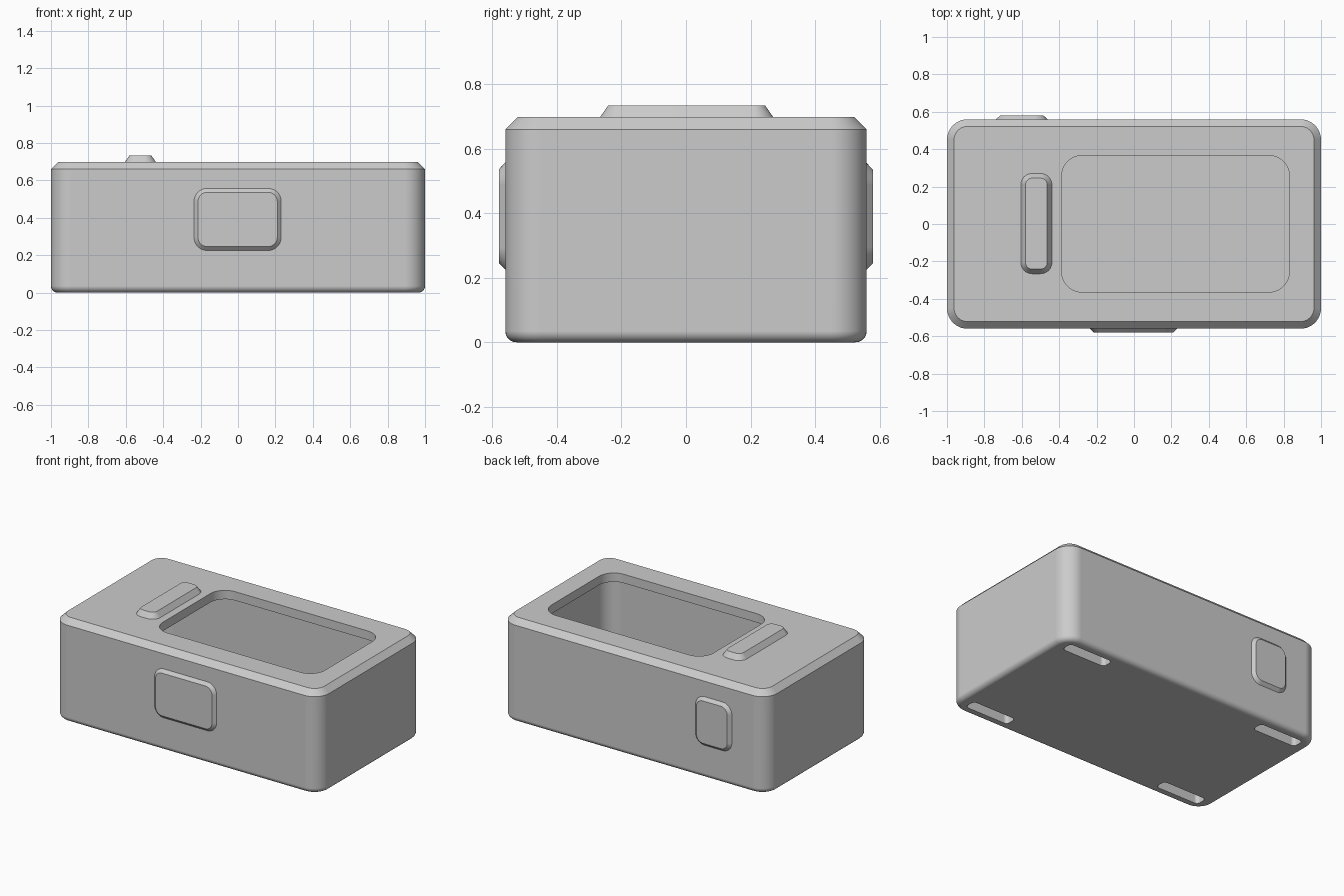
import bpy
import bmesh
from math import sin, cos, pi
from mathutils import Matrix, Vector

old = bpy.data.objects.get("Cube")
if old:
    bpy.data.objects.remove(old, do_unlink=True)

GREY = (0.6, 0.6, 0.6, 1)
mat = bpy.data.materials.new("plain grey")
mat.use_nodes = True
mat.diffuse_color = GREY
mat.node_tree.nodes["Principled BSDF"].inputs["Base Color"].default_value = GREY


def rounded_rect(hx, hy, r, z, steps=10):
    """Ring of points round a rectangle with rounded corners."""
    pts = []
    corners = ((1, 1), (-1, 1), (-1, -1), (1, -1))
    for k, (sx, sy) in enumerate(corners):
        for i in range(steps + 1):
            a = (k + i / steps) * pi / 2
            pts.append(Vector((sx * (hx - r) + r * cos(a),
                               sy * (hy - r) + r * sin(a), z)))
    return pts


def loft(name, rings, place=Matrix()):
    """Skin a stack of rounded rectangles and cap both ends."""
    bm = bmesh.new()
    loops = [[bm.verts.new(place @ p) for p in rounded_rect(*ring)] for ring in rings]
    n = len(loops[0])
    for a, b in zip(loops, loops[1:]):
        for i in range(n):
            j = (i + 1) % n
            bm.faces.new((a[i], a[j], b[j], b[i]))
    bm.faces.new(loops[0][::-1])
    bm.faces.new(loops[-1])
    bmesh.ops.recalc_face_normals(bm, faces=bm.faces)
    mesh = bpy.data.meshes.new(name)
    bm.to_mesh(mesh)
    bm.free()
    mesh.materials.append(mat)
    obj = bpy.data.objects.new(name, mesh)
    bpy.context.collection.objects.link(obj)
    return obj


def select(obj):
    bpy.ops.object.select_all(action='DESELECT')
    obj.select_set(True)
    bpy.context.view_layer.objects.active = obj


def smooth(obj):
    """Smooth the rounded corners while the large faces stay flat."""
    select(obj)
    bpy.ops.object.shade_smooth_by_angle(angle=pi / 6)
    weighted = obj.modifiers.new("flat faces", 'WEIGHTED_NORMAL')
    weighted.keep_sharp = True


HX, HY, TOP = 1.0, 0.56, 0.698
R, B, WALL, FLOOR = 0.11, 0.035, 0.06, 0.11

# Rounded bottom edge, outer wall and chamfered top of the case
rings = []
for i in range(6):
    a = i / 5 * pi / 2
    inset = B * (1 - sin(a))
    rings.append((HX - inset, HY - inset, R - inset, B * (1 - cos(a))))
rings += [(HX, HY, R, 0.66), (HX - 0.038, HY - 0.038, R - 0.038, TOP)]
case = loft("case", rings)

# Hollow interior and the window in the lid
cavity = loft("cavity_cutter", [(HX - WALL, HY - WALL, R, FLOOR),
                                (HX - WALL, HY - WALL, R, TOP - WALL)])
window = loft("window_cutter", [(0.609, 0.365, 0.11, 0.5), (0.609, 0.365, 0.11, 0.9)],
              Matrix.Translation((0.222, 0.001, 0)))
cutters = [cavity, window]

# Four slots under the base
for sx in (-1, 1):
    for sy in (-1, 1):
        cutters.append(loft("slot_cutter", [(0.165, 0.04, 0.025, -0.1), (0.165, 0.04, 0.025, 0.065)],
                            Matrix.Translation((sx * 0.757, sy * 0.458, 0))))

for cutter in cutters:
    cutter.hide_render = True
    mod = case.modifiers.new("cut", 'BOOLEAN')
    mod.operation = 'DIFFERENCE'
    mod.solver = 'EXACT'
    mod.object = cutter
    select(case)
    bpy.ops.object.modifier_apply(modifier=mod.name)
    bpy.data.objects.remove(cutter, do_unlink=True)
smooth(case)


def raised_pad(name, place, hx, hy, r, height, bevel):
    """Pad with sloped sides, sunk slightly into the surface below."""
    smooth(loft(name, [(hx, hy, r, -0.01), (hx, hy, r, 0),
                       (hx - bevel, hy - bevel, r - bevel, height)], place))


# Long bar on the lid, wide pad on the front, narrow pad on the back
raised_pad("top_bar", Matrix.Translation((-0.522, 0.002, TOP)),
           0.083, 0.268, 0.06, 0.036, 0.025)
raised_pad("front_pad", Matrix.Translation((-0.002, -HY, 0.391)) @ Matrix.Rotation(pi / 2, 4, 'X'),
           0.233, 0.166, 0.07, 0.02, 0.021)
raised_pad("back_pad", Matrix.Translation((-0.6, HY, 0.39)) @ Matrix.Rotation(-pi / 2, 4, 'X'),
           0.137, 0.165, 0.07, 0.02, 0.021)
